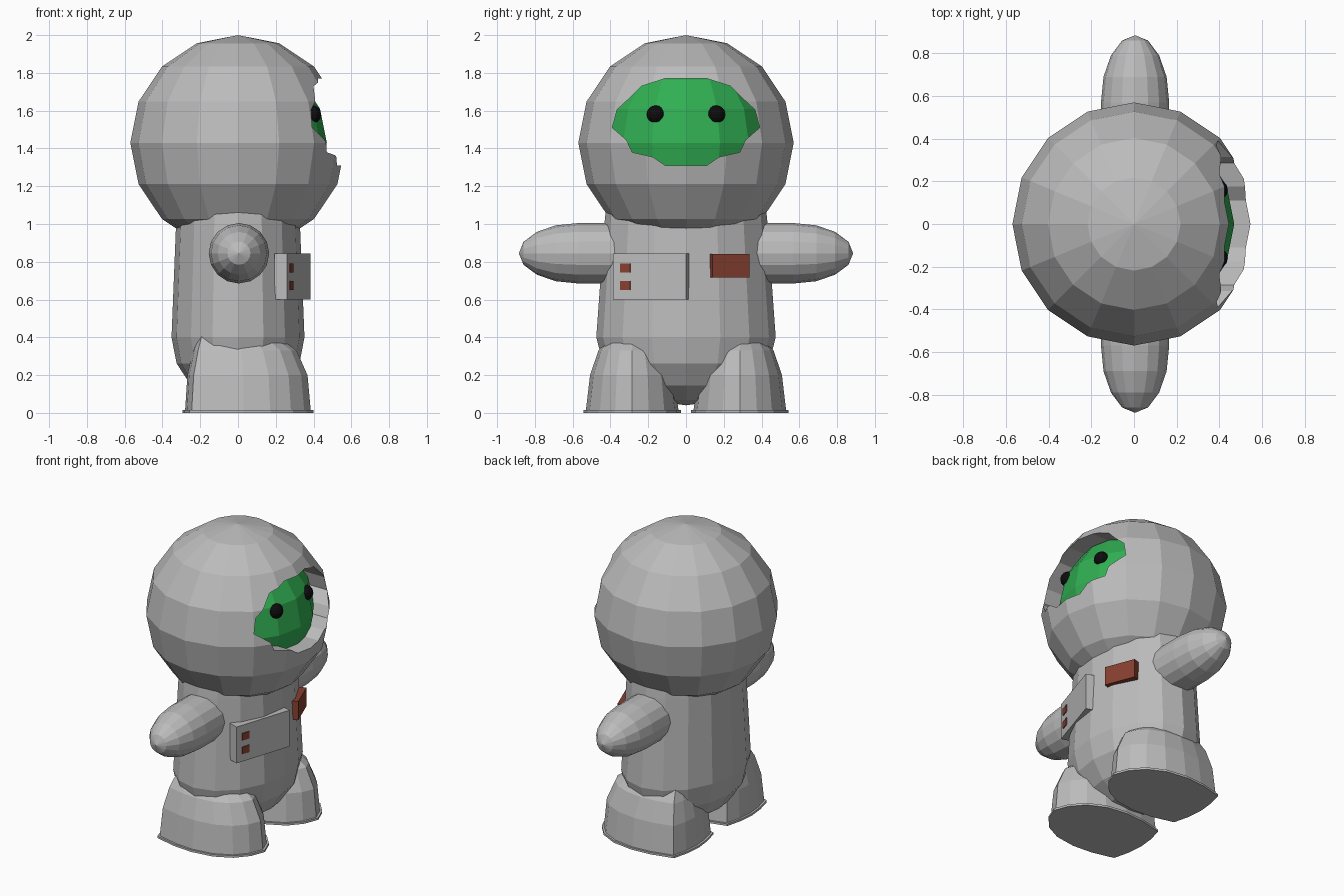
import bpy, bmesh, math
from mathutils import Matrix, Vector

if "Cube" in bpy.data.objects:
    bpy.data.objects.remove(bpy.data.objects["Cube"])


def material(name, rgb):
    m = bpy.data.materials.new(name)
    m.diffuse_color = (*rgb, 1)
    m.use_nodes = True
    m.node_tree.nodes["Principled BSDF"].inputs["Base Color"].default_value = m.diffuse_color
    return m


GREY = material("suit grey", (0.5, 0.5, 0.5))
GREEN = material("face green", (0.03, 0.43, 0.085))
RED = material("panel red", (0.24, 0.05, 0.03))
BLACK = material("eye black", (0.004, 0.004, 0.004))


def finish(name, bm, mat):
    bmesh.ops.recalc_face_normals(bm, faces=bm.faces)
    me = bpy.data.meshes.new(name)
    bm.to_mesh(me)
    bm.free()
    me.materials.append(mat)
    ob = bpy.data.objects.new(name, me)
    bpy.context.collection.objects.link(ob)
    return ob


def loft(name, rings, mat):
    """Skin a list of equally long point rings and cap both ends."""
    bm = bmesh.new()
    loops = [[bm.verts.new(p) for p in ring] for ring in rings]
    n = len(loops[0])
    for a, b in zip(loops, loops[1:]):
        for i in range(n):
            j = (i + 1) % n
            bm.faces.new((a[i], a[j], b[j], b[i]))
    bm.faces.new(loops[0][::-1])
    bm.faces.new(loops[-1])
    bmesh.ops.remove_doubles(bm, verts=bm.verts, dist=0.0005)
    return finish(name, bm, mat)


def ball(name, center, scale, mat, seg=16, rings=8):
    bm = bmesh.new()
    bmesh.ops.create_uvsphere(bm, u_segments=seg, v_segments=rings, radius=1)
    bmesh.ops.transform(bm, verts=bm.verts, matrix=Matrix.Translation(center) @ Matrix.Diagonal((*scale, 1)))
    return finish(name, bm, mat)


def box(name, center, size, angle, mat):
    bm = bmesh.new()
    bmesh.ops.create_cube(bm, size=1)
    bmesh.ops.transform(bm, verts=bm.verts, matrix=Matrix.Translation(center)
                        @ Matrix.Rotation(angle, 4, 'Z') @ Matrix.Diagonal((*size, 1)))
    return finish(name, bm, mat)


def ellipse(rx, ry, z):
    return [(rx * math.cos(k * math.pi / 8), ry * math.sin(k * math.pi / 8), z) for k in range(16)]


# Helmet with a ragged face opening cut along x
helmet = ball("helmet", (0, 0, 1.43), (0.57, 0.57, 0.57), GREY)
half = [(0.11, 1.77), (0.235, 1.73), (0.295, 1.67), (0.365, 1.605), (0.39, 1.51),
        (0.315, 1.445), (0.285, 1.38), (0.175, 1.355), (0.11, 1.31)]
outline = half + [(-y, z) for y, z in reversed(half)]
cutter = loft("opening_cutter", [[(x, y, z) for y, z in outline] for x in (0.18, 0.8)], GREY)
cutter.hide_render = True
mod = helmet.modifiers.new("opening", 'BOOLEAN')
mod.operation = 'DIFFERENCE'
mod.solver = 'EXACT'
mod.object = cutter
bpy.context.view_layer.objects.active = helmet
bpy.ops.object.modifier_apply(modifier=mod.name)
bpy.data.objects.remove(cutter)

# Green head inside, with eyes
ball("face", (0, 0, 1.43), (0.47, 0.47, 0.47), GREEN)
for side, tag in ((1, "left"), (-1, "right")):
    ball(tag + "_eye", (0.395, side * 0.16, 1.58), (0.045, 0.048, 0.048), BLACK, 12, 8)

# Body: tapered barrel on a rounded bottom
body = []
for a in (89.9, 67.5, 45, 22.5):
    c, s = math.cos(math.radians(a)), math.sin(math.radians(a))
    body.append(ellipse(0.352 * c, 0.475 * c, 0.4 - 0.36 * s))
body += [ellipse(0.352, 0.475, 0.4), ellipse(0.328, 0.432, 1.0), ellipse(0.32, 0.42, 1.12)]
loft("body", body, GREY)

# Arms: round-ended stubs along y
arm_profile = [(0.25, 0.16), (0.57, 0.16), (0.69, 0.148), (0.79, 0.113), (0.86, 0.061), (0.885, 0.0001)]
for side, tag in ((1, "left"), (-1, "right")):
    loft(tag + "_arm", [[(0.005 + x, side * y, 0.845 + z) for x, z, _ in ellipse(r, r, 0)]
                        for y, r in arm_profile], GREY)

# Legs: D-shaped domes with a thin sole lip; rows are z, back x, front x, width scale
foot = [(-0.245, 0.2), (-0.1, 0.235), (0.03, 0.245), (0.17, 0.225), (0.28, 0.17), (0.35, 0.09), (0.385, 0),
        (0.35, -0.09), (0.28, -0.17), (0.17, -0.225), (0.03, -0.245), (-0.1, -0.235), (-0.245, -0.2),
        (-0.27, -0.1), (-0.28, 0), (-0.27, 0.1)]
leg_rows = [(0, -0.293, 0.4, 1.05), (0.014, -0.293, 0.4, 1.05), (0.014, -0.28, 0.385, 1),
            (0.2, -0.268, 0.368, 0.91), (0.33, -0.24, 0.31, 0.73), (0.42, -0.21, 0.19, 0.46),
            (0.46, -0.12, 0.08, 0.2)]
for side, tag in ((1, "left"), (-1, "right")):
    rings = []
    for z, back, front, w in leg_rows:
        k = (front - back) / 0.665
        rings.append([(back + (x + 0.28) * k, side * (0.285 + y * w), z) for x, y in foot])
    loft(tag + "_leg", rings, GREY)

# Chest box, turned to follow the body, with two buttons
ang = -math.radians(18)
center = Vector((0.289, -0.182, 0.7225))
box("chest_box", center, (0.07, 0.405, 0.245), ang, GREY)
for i, dz in enumerate((0.045, -0.047)):
    off = Matrix.Rotation(ang, 3, 'Z') @ Vector((0.036, -0.134, dz))
    box("button_%d" % (i + 1), center + off, (0.008, 0.056, 0.048), ang, RED)

# Red chest plate on the other side
box("chest_plate", (0.286, 0.228, 0.778), (0.06, 0.209, 0.125), math.radians(21), RED)
